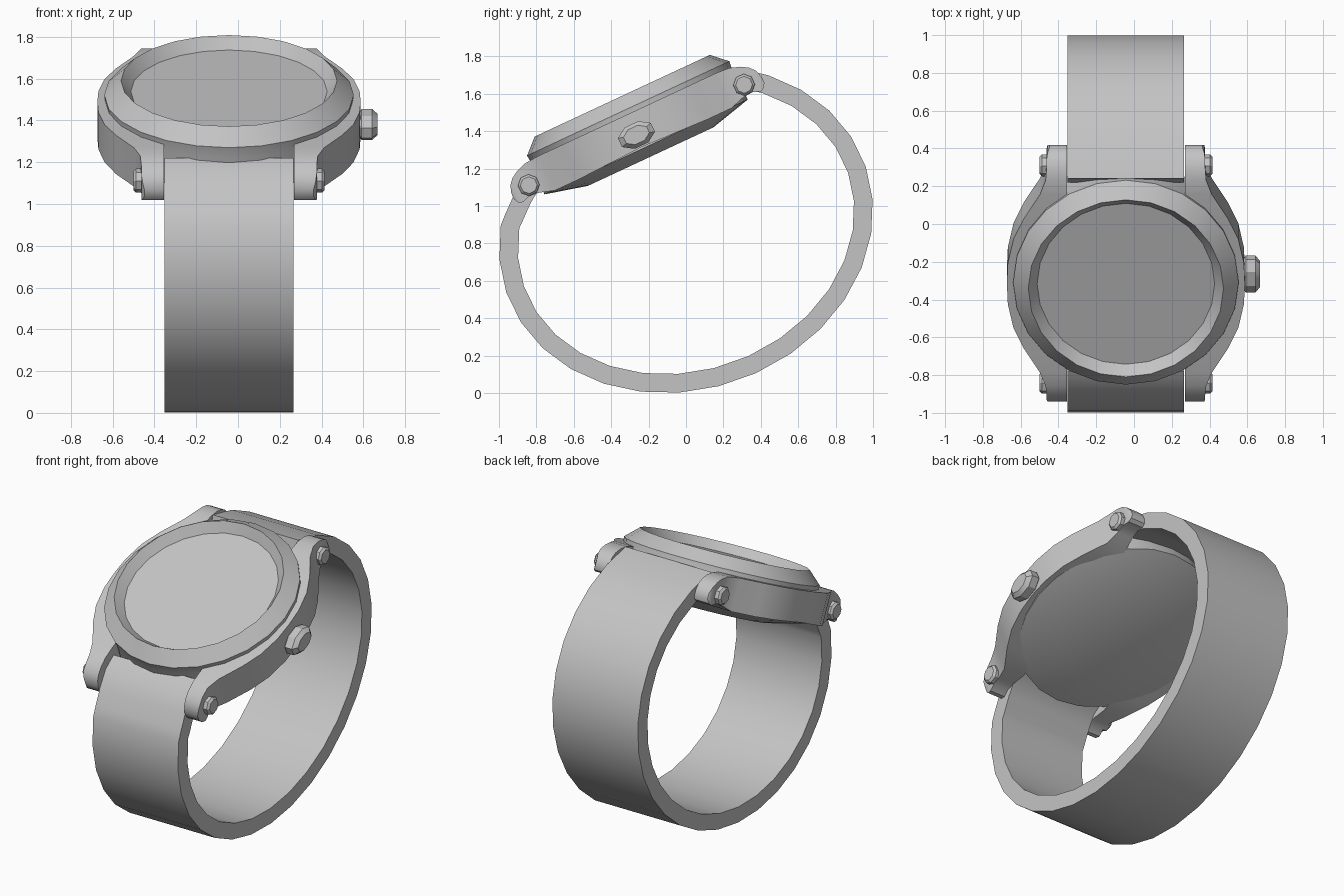
import bpy, bmesh
from math import sin, cos, pi, radians
from mathutils import Matrix, Vector

if "Cube" in bpy.data.objects:
    bpy.data.objects.remove(bpy.data.objects["Cube"], do_unlink=True)

grey = bpy.data.materials.new("plain_grey")
grey.use_nodes = True
colour = (0.55, 0.55, 0.55, 1)
grey.diffuse_color = colour
grey.node_tree.nodes["Principled BSDF"].inputs["Base Color"].default_value = colour

MID_X = -0.043
# The case leans back; its parts are built flat and then tilted
TILT = Matrix.Translation((MID_X, -0.265, 1.38)) @ Matrix.Rotation(radians(25), 4, 'X')


def loft(name, rings, matrix, mirror="", angle=30):
    """Skin equal-length closed rings and cap both ends."""
    bm = bmesh.new()
    loops = [[bm.verts.new(p) for p in ring] for ring in rings]
    for a, b in zip(loops, loops[1:]):
        for i in range(len(a)):
            j = (i + 1) % len(a)
            bm.faces.new((a[i], a[j], b[j], b[i]))
    bm.faces.new(loops[0])
    bm.faces.new(loops[-1])
    bmesh.ops.recalc_face_normals(bm, faces=bm.faces)
    mesh = bpy.data.meshes.new(name)
    bm.to_mesh(mesh)
    bm.free()
    mesh.materials.append(grey)
    obj = bpy.data.objects.new(name, mesh)
    bpy.context.collection.objects.link(obj)
    obj.matrix_world = matrix
    bpy.ops.object.select_all(action='DESELECT')
    obj.select_set(True)
    bpy.context.view_layer.objects.active = obj
    bpy.ops.object.shade_smooth_by_angle(angle=radians(angle))
    if mirror:
        mod = obj.modifiers.new("Mirror", 'MIRROR')
        mod.use_axis = ['X' in mirror, 'Y' in mirror, False]
    return obj


def disc(r, z, y=0.02, n=24):
    return [(r * sin(2 * pi * i / n), y + r * cos(2 * pi * i / n), z) for i in range(n)]


def side_disc(x, ry, rz, y=0, n=8):
    steps = [2 * pi * (i + 0.5) / n for i in range(n)]
    return [(x, y + ry * cos(t), rz * sin(t)) for t in steps]


# Round case with sloped bezel and sunken dial
loft("case_body", [disc(r, z) for r, z in (
    (0.37, -0.137), (0.60, -0.08), (0.59, 0.09), (0.597, 0.147),
    (0.517, 0.222), (0.47, 0.165))], TILT)

# Flared case sides running into the lugs: y, outer x, bottom, top
half = [(0.12, 0.625, -0.075, 0.12), (0.26, 0.595, -0.08, 0.12),
        (0.38, 0.54, -0.085, 0.12), (0.52, 0.455, -0.085, 0.12),
        (0.60, 0.425, -0.06, 0.115), (0.66, 0.42, -0.055, 0.095),
        (0.70, 0.42, -0.07, 0.07), (0.725, 0.415, -0.06, 0.04),
        (0.738, 0.405, -0.035, 0.0)]
stations = [(-y, x, b, t) for y, x, b, t in reversed(half)]
stations += [(0, 0.63, -0.07, 0.12)] + half
loft("case_side", [[(0.312, y, b), (x, y, b), (x, y, t), (0.312, y, t)]
                   for y, x, b, t in stations], TILT, "X")

# Lug pins
loft("lug_pin", [side_disc(x, r, r, 0.635) for x, r in (
    (0.39, 0.058), (0.445, 0.058), (0.458, 0.045))], TILT, "XY")

# Winding crown
loft("crown", [side_disc(x, 0.105 * s, 0.068 * s) for x, s in (
    (0.58, 0.7), (0.62, 0.75), (0.635, 1), (0.685, 1), (0.71, 0.7))], TILT)

# Strap: tilted oval loop whose ends tuck under the bezel
path = []
for i in range(23):
    t = radians(76 - 12 * i)
    path.append(Vector((cos(t), 0.875 + 0.1 * cos(t) + 0.869 * sin(t))))
path += [Vector(p) for p in ((-0.965, 0.96), (-0.92, 1.06), (-0.86, 1.16), (-0.78, 1.22))]
rings = []
for i, p in enumerate(path):
    d = (path[min(i + 1, len(path) - 1)] - path[max(i - 1, 0)]).normalized()
    q = p + Vector((d.y, -d.x)) * 0.1
    rings.append([(-0.308, p.x, p.y), (0.308, p.x, p.y), (0.308, q.x, q.y), (-0.308, q.x, q.y)])
loft("strap", rings, Matrix.Translation((MID_X, 0, 0)))
